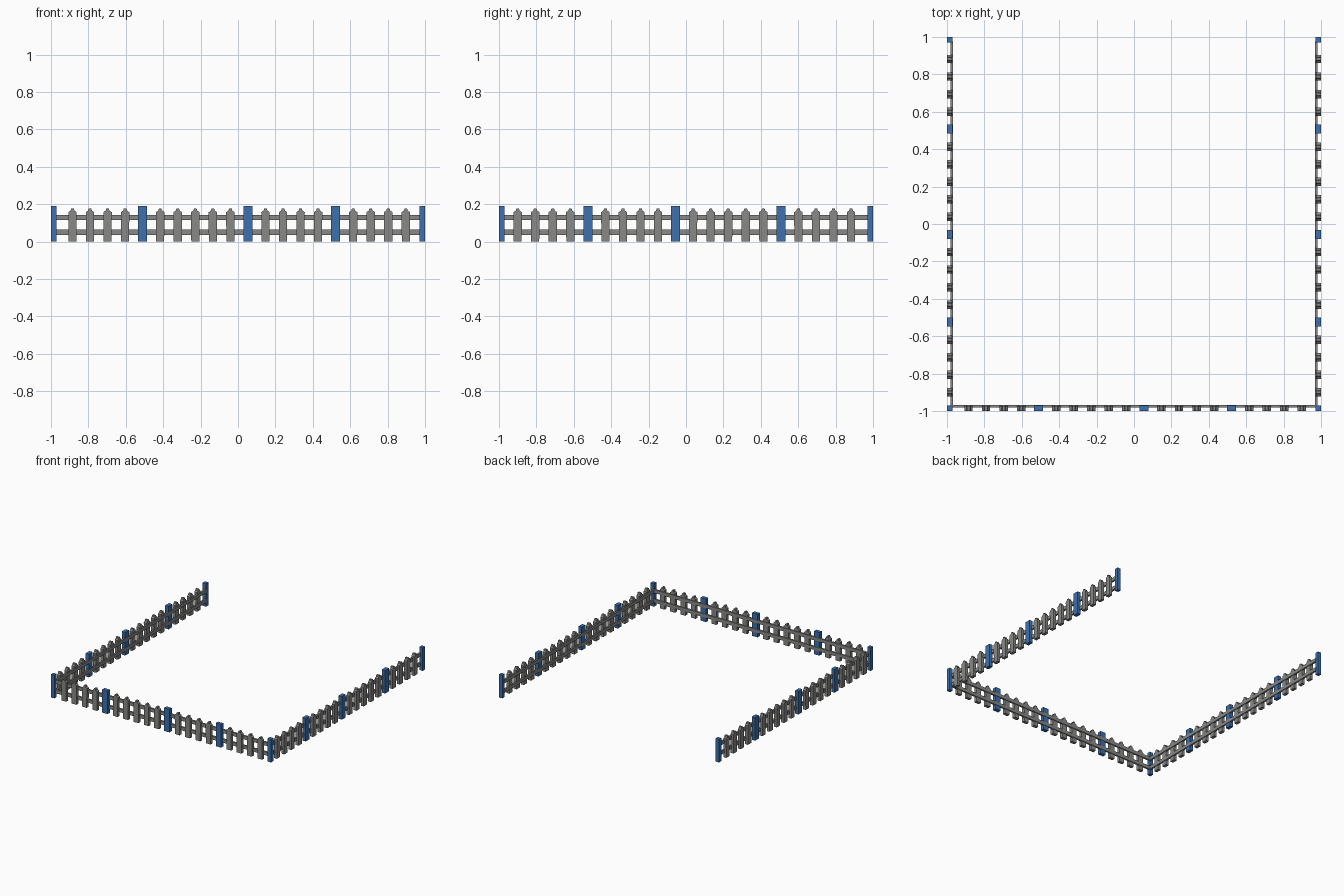
import bpy, bmesh
from mathutils import Vector

cube = bpy.data.objects.get("Cube")
if cube:
    bpy.data.objects.remove(cube, do_unlink=True)


def make_material(name, color):
    mat = bpy.data.materials.new(name)
    mat.use_nodes = True
    mat.diffuse_color = color
    mat.node_tree.nodes["Principled BSDF"].inputs["Base Color"].default_value = color
    return mat


GREY = make_material("weathered grey", (0.25, 0.25, 0.245, 1))
BLUE = make_material("post blue", (0.045, 0.165, 0.42, 1))

# Each side maps (along, outward, up) into the model's frame
SIDES = {
    "front": lambda u, d, z: Vector((u, -d, z)),
    "left": lambda u, d, z: Vector((d, u, z)),
    "right": lambda u, d, z: Vector((-d, u, z)),
}


def extrude_profile(name, side, profile, inner, outer, mat):
    """Extrude an (along, up) outline from the inner to the outer depth."""
    place = SIDES[side]
    bm = bmesh.new()
    face = bm.faces.new([bm.verts.new(place(u, inner, z)) for u, z in profile])
    moved = bmesh.ops.extrude_face_region(bm, geom=[face])["geom"]
    verts = [v for v in moved if isinstance(v, bmesh.types.BMVert)]
    bmesh.ops.translate(bm, verts=verts, vec=place(0, outer - inner, 0))
    bmesh.ops.recalc_face_normals(bm, faces=bm.faces)
    mesh = bpy.data.meshes.new(name)
    bm.to_mesh(mesh)
    bm.free()
    mesh.materials.append(mat)
    bpy.context.collection.objects.link(bpy.data.objects.new(name, mesh))


def box(u0, u1, z0, z1):
    return [(u0, z0), (u1, z0), (u1, z1), (u0, z1)]


def picket(u):
    half = [(0.0215, 0), (0.0225, 0.157), (0.01, 0.166), (0.007, 0.177)]
    return [(u + w, z) for w, z in half] + [(u - w, z) for w, z in reversed(half)]


POST_H, STEP, SLOTS = 0.19, 0.0938, 20

for side in SIDES:
    first, post_slots = (-0.885, (4, 10, 15)) if side == "front" else (-0.9, (4, 9, 15))

    # Posts and pointed pickets share one even spacing
    for i in range(SLOTS):
        u = first + i * STEP
        if i in post_slots:
            extrude_profile(f"{side}_post_{i}", side,
                            box(u - 0.024, u + 0.024, 0, POST_H), 0.97, 1, BLUE)
        else:
            extrude_profile(f"{side}_picket_{i}", side, picket(u), 0.973, 0.999, GREY)

    # Two horizontal rails along the inside
    for label, z in (("lower", 0.05), ("upper", 0.129)):
        extrude_profile(f"{side}_{label}_rail", side,
                        box(-0.975, 0.975, z - 0.014, z + 0.014), 0.967, 0.982, GREY)

# Square posts at the corners and open ends
for side in ("left", "right"):
    for label, u in (("front", -0.985), ("back", 0.985)):
        extrude_profile(f"{label}_{side}_corner_post", side,
                        box(u - 0.015, u + 0.015, 0, POST_H), 0.97, 1, BLUE)
